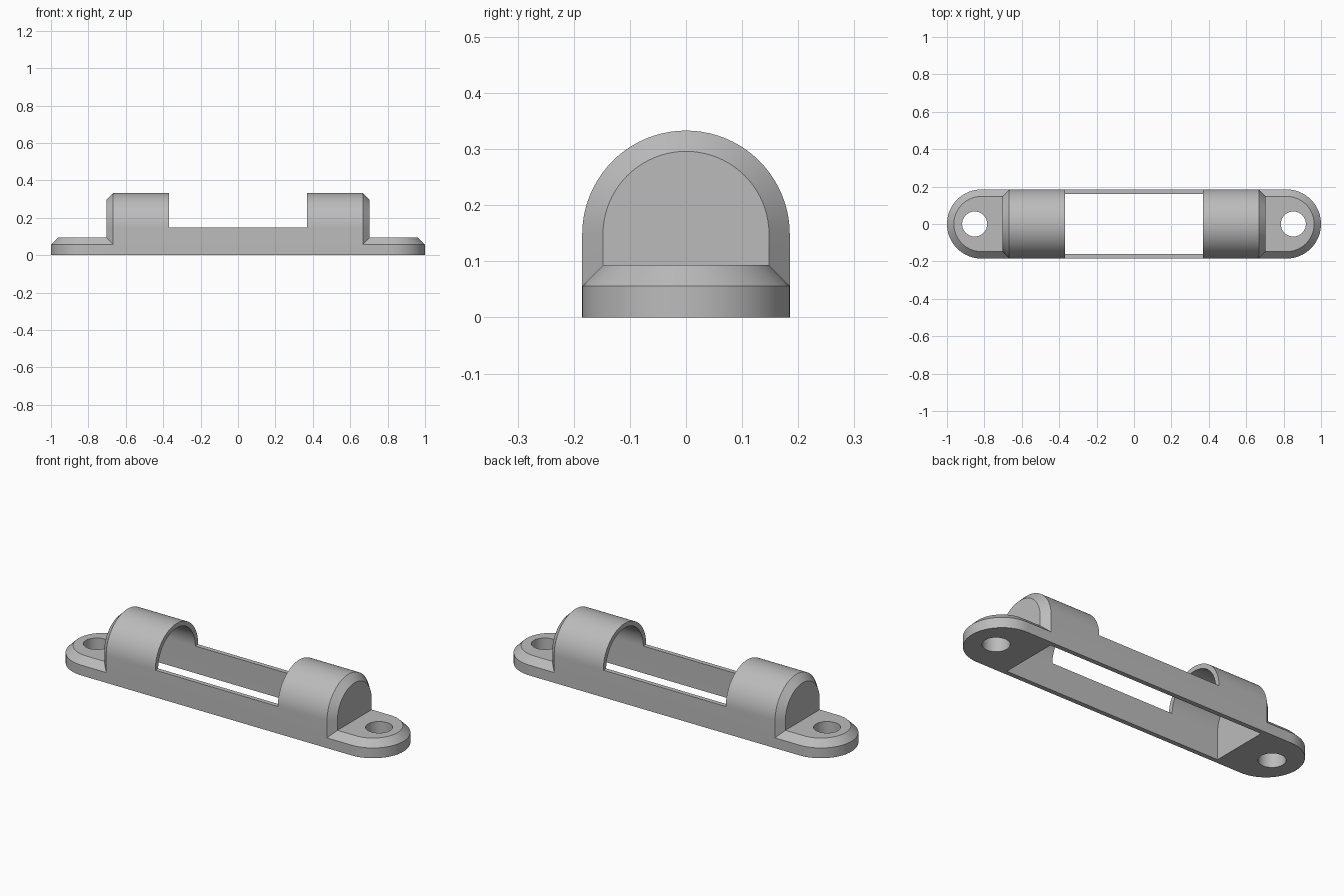
import bpy, bmesh
from math import sin, cos, pi

default = bpy.data.objects.get("Cube")
if default:
    bpy.data.objects.remove(default, do_unlink=True)

HALF_W = 0.185      # outer half width and arch radius
CHAMFER = 0.037
SPRING = 0.148      # height where the arches start
SEGS = 40

grey = bpy.data.materials.new("matte grey")
grey.use_nodes = True
grey.diffuse_color = (0.5, 0.5, 0.5, 1)
grey.node_tree.nodes["Principled BSDF"].inputs["Base Color"].default_value = (0.5, 0.5, 0.5, 1)


def loft(name, rings):
    """Join matching closed rings into a capped solid."""
    bm = bmesh.new()
    loops = [[bm.verts.new(p) for p in ring] for ring in rings]
    for a, b in zip(loops, loops[1:]):
        for i in range(len(a)):
            j = (i + 1) % len(a)
            bm.faces.new((a[i], a[j], b[j], b[i]))
    bm.faces.new(loops[0])
    bm.faces.new(loops[-1])
    bmesh.ops.recalc_face_normals(bm, faces=bm.faces)
    mesh = bpy.data.meshes.new(name)
    bm.to_mesh(mesh)
    bm.free()
    mesh.materials.append(grey)
    obj = bpy.data.objects.new(name, mesh)
    bpy.context.collection.objects.link(obj)
    return obj


def arch(x, radius, bottom):
    """Upright round-topped section across the part."""
    arc = [(x, radius * cos(pi * i / SEGS), SPRING + radius * sin(pi * i / SEGS))
           for i in range(SEGS + 1)]
    return [(x, radius, bottom)] + arc + [(x, -radius, bottom)]


def stadium(z, radius):
    """Long outline with half-round ends."""
    centre = 1 - HALF_W
    ring = []
    for side in (1, -1):
        for i in range(SEGS + 1):
            a = pi * i / SEGS - pi / 2
            ring.append((side * (centre + radius * cos(a)), side * radius * sin(a), z))
    return ring


def circle(x, z, radius):
    return [(x + radius * cos(2 * pi * i / SEGS), radius * sin(2 * pi * i / SEGS), z)
            for i in range(SEGS)]


def rectangle(z, hx, hy):
    return [(-hx, -hy, z), (hx, -hy, z), (hx, hy, z), (-hx, hy, z)]


def combine(target, other, operation):
    mod = target.modifiers.new(operation, 'BOOLEAN')
    mod.operation = operation
    mod.solver = 'EXACT'
    mod.object = other
    bpy.context.view_layer.objects.active = target
    bpy.ops.object.modifier_apply(modifier=mod.name)
    bpy.data.objects.remove(other, do_unlink=True)


# Mounting plate with a chamfered top edge
holder = loft("holder_body", [stadium(0, HALF_W), stadium(0.056, HALF_W),
                              stadium(0.093, HALF_W - CHAMFER)])

# Arched housing with chamfered ends
inner = HALF_W - CHAMFER
housing = loft("housing", [arch(-0.704, inner, 0.02), arch(-0.667, HALF_W, 0.02),
                           arch(0.667, HALF_W, 0.02), arch(0.704, inner, 0.02)])
combine(holder, housing, 'UNION')

# Hollow open to the underside
cavity = loft("cavity_cutter", [arch(-0.65, 0.16, -0.1), arch(0.65, 0.16, -0.1)])
combine(holder, cavity, 'DIFFERENCE')

# Open window between the two arched ends
window = loft("window_cutter", [rectangle(SPRING, 0.37, 0.3), rectangle(0.5, 0.37, 0.3)])
combine(holder, window, 'DIFFERENCE')

# Screw holes
for side in (-1, 1):
    hole = loft("hole_cutter", [circle(side * 0.852, -0.1, 0.067), circle(side * 0.852, 0.2, 0.067)])
    combine(holder, hole, 'DIFFERENCE')

# Smooth curves, crisp edges
bpy.ops.object.select_all(action='DESELECT')
holder.select_set(True)
bpy.context.view_layer.objects.active = holder
bpy.ops.object.shade_smooth_by_angle(angle=pi / 6)
